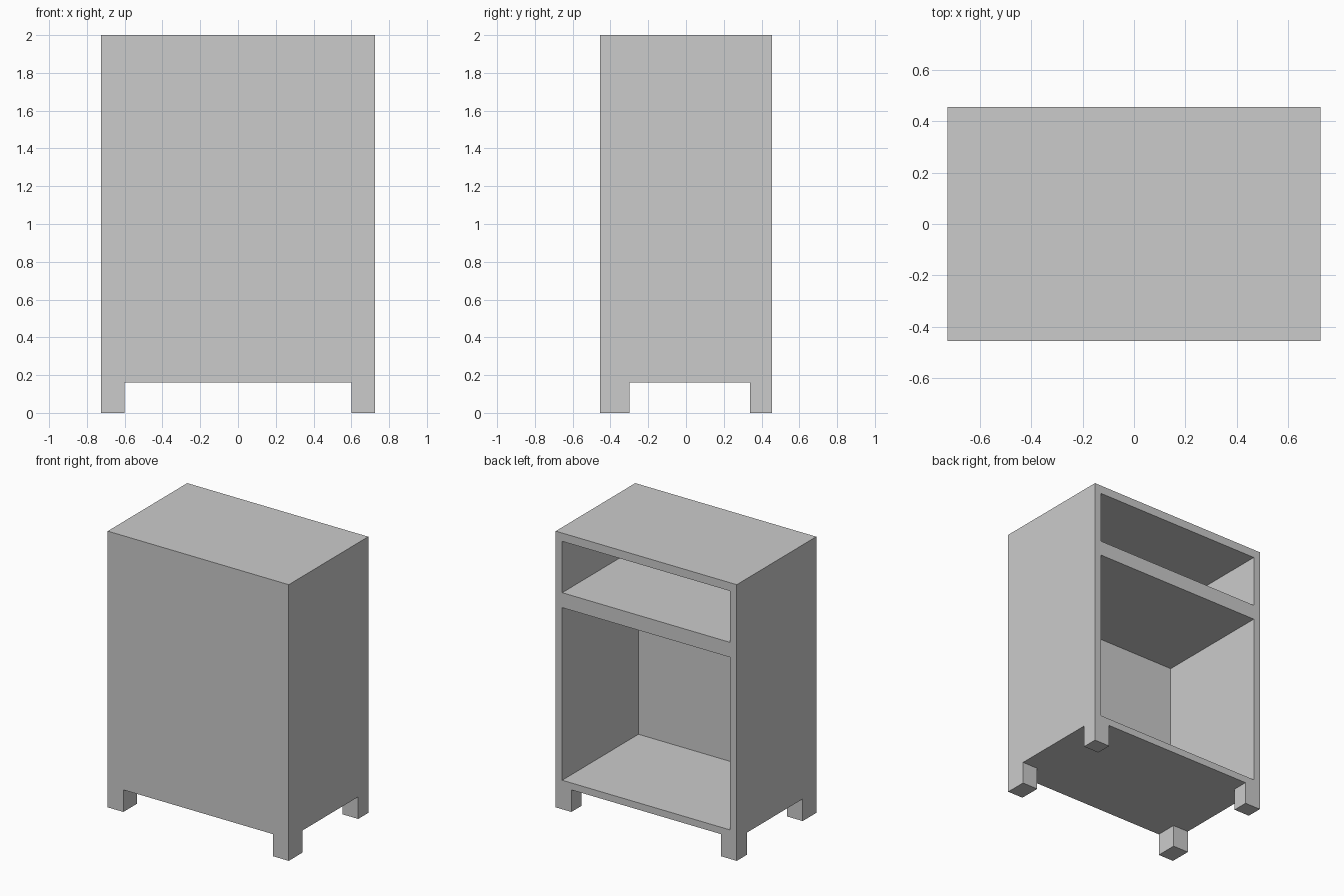
import bpy

if "Cube" in bpy.data.objects:
    bpy.data.objects.remove(bpy.data.objects["Cube"])


def box(name, x, y, z):
    """Box spanning the given (min, max) ranges."""
    bpy.ops.mesh.primitive_cube_add(size=1)
    ob = bpy.context.object
    ob.name = ob.data.name = name
    spans = (x, y, z)
    for v in ob.data.vertices:
        v.co = [a + (b - a) * (c + 0.5) for c, (a, b) in zip(v.co, spans)]
    return ob


W, D, H = 0.725, 0.455, 2.0   # half width, half depth, height
LEG_H, LEG_X = 0.16, 0.60     # leg height, inner face of legs
INNER_X, FRONT_Y = 0.673, -0.417

# Cabinet body
body = box("cabinet_body", (-W, W), (-D, D), (LEG_H, H))

# Compartments, open at the back
for name, z in (("lower_compartment", (0.21, 1.46)), ("upper_compartment", (1.568, 1.94))):
    cutter = box(name + "_cutter", (-INNER_X, INNER_X), (FRONT_Y, D + 0.1), z)
    cutter.hide_render = True
    cutter.hide_set(True)
    mod = body.modifiers.new(name, 'BOOLEAN')
    mod.operation = 'DIFFERENCE'
    mod.solver = 'EXACT'
    mod.object = cutter

# Legs, mirrored left to right
for name, y in (("front_legs", (-D, -0.30)), ("back_legs", (0.34, D))):
    leg = box(name, (LEG_X, W), y, (0, LEG_H))
    leg.modifiers.new("mirror", 'MIRROR')
